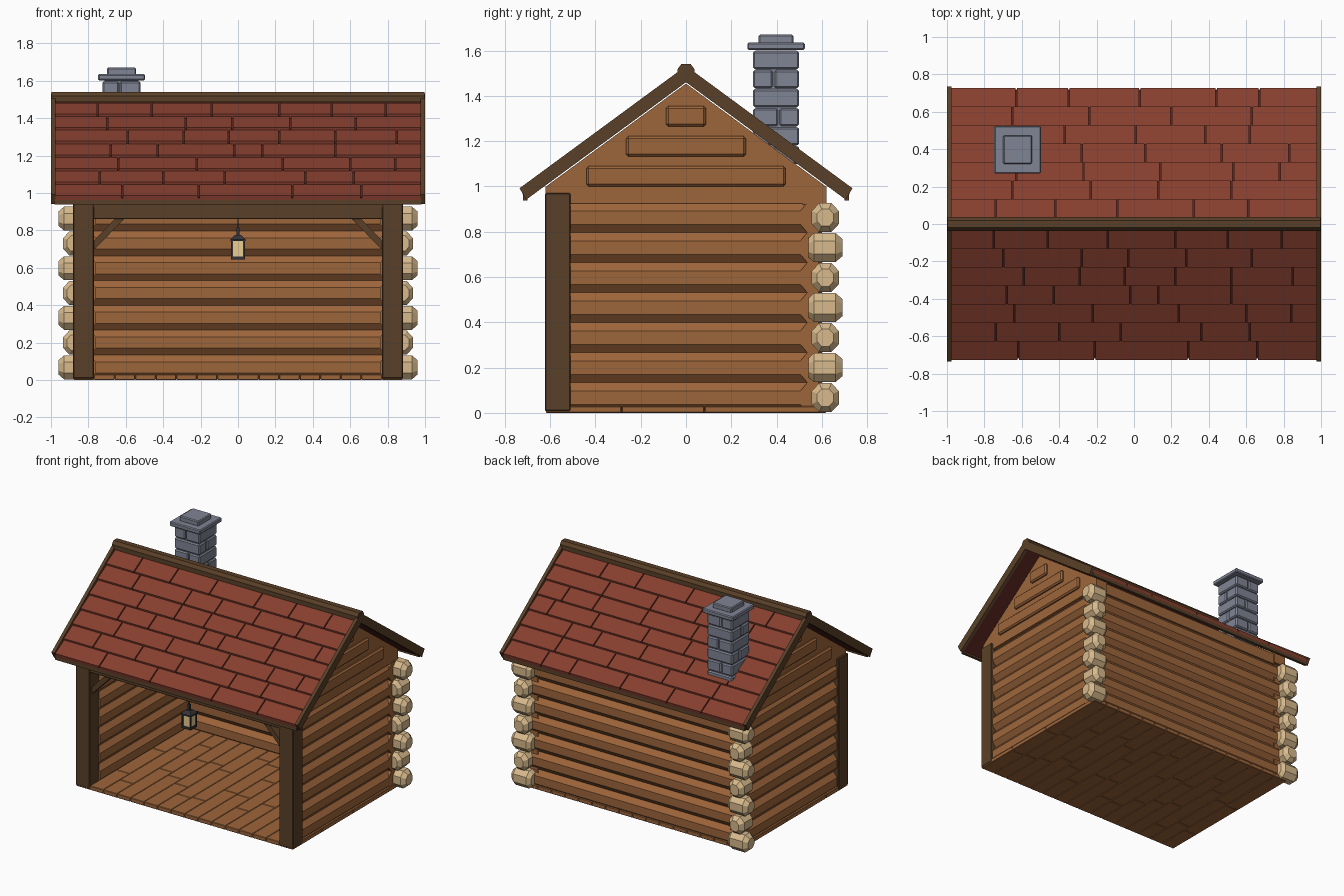
import bpy, bmesh, math, random
from mathutils import Vector

if "Cube" in bpy.data.objects:
    bpy.data.objects.remove(bpy.data.objects["Cube"])

random.seed(4)


def mat(name, r, g, b):
    m = bpy.data.materials.new(name)
    m.diffuse_color = [((c / 255 + 0.055) / 1.055) ** 2.4 for c in (r, g, b)] + [1]
    m.use_nodes = True
    m.node_tree.nodes["Principled BSDF"].inputs["Base Color"].default_value = m.diffuse_color
    return m


WOOD = mat("wood", 158, 102, 59)
DARK = mat("dark_wood", 90, 64, 40)
LOG_END = mat("log_end", 216, 186, 140)
TILE = mat("tile", 134, 63, 47)
UNDER = mat("roof_under", 84, 36, 28)
STONE = mat("stone", 128, 133, 148)
IRON = mat("iron", 52, 52, 56)
GLOW = mat("lamp_glass", 235, 205, 145)


def loft(bm, rings):
    """Closed solid through a list of equal-sized rings."""
    vs = [[bm.verts.new(p) for p in r] for r in rings]
    n = len(vs[0])
    for a, b in zip(vs, vs[1:]):
        for i in range(n):
            bm.faces.new((a[i], a[(i + 1) % n], b[(i + 1) % n], b[i]))
    bm.faces.new(vs[0])
    bm.faces.new(vs[-1])


def place(axis, u, v, w):
    return (w, u, v) if axis == 'x' else (u, w, v)


def prism(bm, axis, pts, a, b):
    loft(bm, [[place(axis, u, v, w) for u, v in pts] for w in (a, b)])


def box(bm, x0, x1, y0, y1, z0, z1):
    prism(bm, 'x', [(y0, z0), (y1, z0), (y1, z1), (y0, z1)], x0, x1)


def finish(name, bm, m, bevel=0):
    bmesh.ops.recalc_face_normals(bm, faces=bm.faces)
    me = bpy.data.meshes.new(name)
    bm.to_mesh(me)
    bm.free()
    me.materials.append(m)
    ob = bpy.data.objects.new(name, me)
    bpy.context.collection.objects.link(ob)
    if bevel:
        md = ob.modifiers.new("Bevel", 'BEVEL')
        md.width, md.segments = bevel, 1
    return ob


def boxes(name, m, items, bevel=0):
    bm = bmesh.new()
    for i in items:
        box(bm, *i)
    return finish(name, bm, m, bevel)


def octagon(u, v, ru, rv, k=0.45):
    return [(u + ru * a, v + rv * b) for a, b in
            ((1, k), (k, 1), (-k, 1), (-1, k), (-1, -k), (-k, -1), (k, -1), (1, -k))]


STEP = 0.1325
levels = [0.0675 + STEP * k for k in range(7)]

# Floor planks running front to back, with staggered joints
planks = []
for i in range(16):
    x = -0.88 + i * 0.11
    cuts = [-0.62, random.uniform(-0.45, -0.1), random.uniform(0.05, 0.4), 0.62]
    for a, b in zip(cuts, cuts[1:]):
        planks.append((x + 0.001, x + 0.109, a + 0.001, b - 0.001, 0, 0.03))
boxes("floor_planks", WOOD, planks, 0.003)

# Log walls: back and both sides
bm = bmesh.new()
for z in levels:
    prism(bm, 'x', octagon(0.56, z, 0.055, 0.0662), -0.87, 0.87)
box(bm, -0.86, 0.86, 0.515, 0.605, 0.92, 1.0)
finish("back_wall", bm, WOOD)
for s, side in ((-1, "left"), (1, "right")):
    bm = bmesh.new()
    for z in levels:
        prism(bm, 'y', octagon(s * 0.815, z, 0.055, 0.0662), -0.515, 0.6)
    finish(side + "_wall", bm, WOOD)

    # Gable with three raised boards
    bm = bmesh.new()
    gable = [(-0.62, 0.925), (0.62, 0.925), (0.62, 0.998), (0, 1.454), (-0.62, 0.998)]
    prism(bm, 'x', gable, s * 0.77, s * 0.866)
    finish(side + "_gable", bm, WOOD)
    boxes(side + "_gable_boards", WOOD,
          [(min(s * 0.84, s * 0.885), max(s * 0.84, s * 0.885), -w, w, z, z + 0.09)
           for w, z in ((0.44, 1.0), (0.264, 1.132), (0.088, 1.265))], 0.01)

    # Chamfered log ends stacked at the back corner, alternating direction
    bm = bmesh.new()
    for k, z in enumerate(levels):
        if k % 2 == 0:
            axis, c, ends = 'x', 0.615, [(0.80, .65), (0.825, 1), (0.93, 1), (0.96, .6)]
            ends = [(s * w, f) for w, f in ends]
        else:
            axis, c, ends = 'y', s * 0.875, [(0.54, .65), (0.565, 1), (0.66, 1), (0.69, .6)]
        loft(bm, [[place(axis, u, v, w) for u, v in octagon(c, z, 0.06 * f, 0.064 * f)]
                  for w, f in ends])
    finish(side + "_log_ends", bm, LOG_END)

    # Front post and diagonal brace
    boxes(side + "_post", DARK,
          [(min(s * 0.77, s * 0.882), max(s * 0.77, s * 0.882), -0.622, -0.51, 0.008, 0.97)], 0.004)
    bm = bmesh.new()
    prism(bm, 'y', [(s * 0.775, 0.69), (s * 0.775, 0.74), (s * 0.655, 0.865), (s * 0.605, 0.865)],
          -0.59, -0.54)
    finish(side + "_brace", bm, DARK)
boxes("front_beam", DARK, [(-0.875, 0.875, -0.618, -0.514, 0.86, 0.968)], 0.004)

# Roof deck, barge boards, ridge cap and eave boards
SLOPE = 0.735


def chevron(lo, hi, y0, y1):
    return [(-y0, lo - SLOPE * y0), (0, lo), (y0, lo - SLOPE * y0),
            (y1, hi - SLOPE * y1), (0, hi), (-y1, hi - SLOPE * y1)]


bm = bmesh.new()
prism(bm, 'x', chevron(1.465, 1.494, 0.71, 0.717), -0.98, 0.98)
finish("roof_deck", bm, UNDER)
bm = bmesh.new()
for s in (-1, 1):
    prism(bm, 'x', chevron(1.46, 1.532, 0.705, 0.735), s * 0.975, s * 1.0)
finish("barge_boards", bm, DARK)
bm = bmesh.new()
prism(bm, 'x', [(-0.037, 1.485), (0.037, 1.485), (0.037, 1.518), (0.02, 1.541),
                (-0.02, 1.541), (-0.037, 1.518)], -0.997, 0.997)
finish("ridge_cap", bm, DARK)
boxes("eave_boards", DARK, [(-0.98, 0.98, min(s * 0.70, s * 0.72), max(s * 0.70, s * 0.72), 0.937, 0.972)
                            for s in (-1, 1)])

# Shingles: seams per row from ridge to eave
FRONT = [(-.75, -.46, -.14, .22, .5, .79), (-.7, -.28, -.03, .28, .63),
         (-.59, -.29, -.05, .22, .52, .85), (-.68, -.43, -.02, .13, .52),
         (-.64, -.22, .24, .6, .84), (-.74, -.4, -.07, .36, .62), (-.62, -.21, .29, .66)]
BACK = [(-.74, -.42, -.09, .32, .61), (-.65, -.23, .13, .52), (-.63, -.27, .14, .53, .78),
        (-.28, .06, .47, .83), (-.7, -.37, .01, .38, .62), (-.65, -.24, .2, .63),
        (-.63, -.35, .03, .44, .67)]
for s, side, rows in ((-1, "front", FRONT), (1, "back", BACK)):
    bm = bmesh.new()
    for j, seams in enumerate(rows):
        y0, y1 = 0.03 + j * 0.0986, 0.03 + (j + 1) * 0.0986
        za, zb = 1.492 - SLOPE * y0, 1.492 - SLOPE * y1
        prof = [(s * y0, za), (s * y1, zb), (s * (y1 + 0.006), zb + 0.024), (s * y0, za + 0.012)]
        xs = (-0.98,) + seams + (0.98,)
        for a, b in zip(xs, xs[1:]):
            prism(bm, 'x', prof, a + 0.004, b - 0.004)
    finish(side + "_shingles", bm, TILE)

# Chimney: courses of stone with alternating split, mortar core and two-step cap
CX, CY, R = -0.6225, 0.3975, 0.102
stones = []
for k in range(6):
    z1 = 1.597 - k * 0.084
    z0, m = z1 - 0.079, (-0.012 if k % 4 < 2 else 0.012)
    if k % 2 == 0:
        for a, b in ((-R, m - 0.003), (m + 0.003, R)):
            stones.append((CX + a, CX + b, CY - R, CY + R, z0, z1))
    else:
        for a, b in ((-R, m - 0.003), (m + 0.003, R)):
            stones.append((CX - R, CX + R, CY + a, CY + b, z0, z1))
boxes("chimney_stones", STONE, stones, 0.008)
boxes("chimney_core", STONE, [(CX - 0.09, CX + 0.09, CY - 0.09, CY + 0.09, 1.1, 1.6)])
boxes("chimney_cap", STONE, [(CX - 0.125, CX + 0.125, CY - 0.127, CY + 0.127, 1.602, 1.635),
                             (CX - 0.077, CX + 0.077, CY - 0.077, CY + 0.077, 1.63, 1.67)], 0.006)

# Hanging lantern
LY = -0.565


def square(r, z):
    return [(-r, LY - r, z), (r, LY - r, z), (r, LY + r, z), (-r, LY + r, z)]


bm = bmesh.new()
loft(bm, [square(0.038, 0.645), square(0.038, 0.66)])
loft(bm, [square(0.041, 0.742), square(0.041, 0.752), square(0.016, 0.775)])
loft(bm, [square(0.009, 0.77), square(0.009, 0.815)])
loft(bm, [square(0.004, 0.81), square(0.004, 0.865)])
for a in (-1, 1):
    for b in (-1, 1):
        x, y = a * 0.032, LY + b * 0.032
        box(bm, x - 0.005, x + 0.005, y - 0.005, y + 0.005, 0.655, 0.745)
finish("lantern_frame", bm, IRON)
bm = bmesh.new()
loft(bm, [square(0.03, 0.655), square(0.03, 0.745)])
finish("lantern_glass", bm, GLOW)
